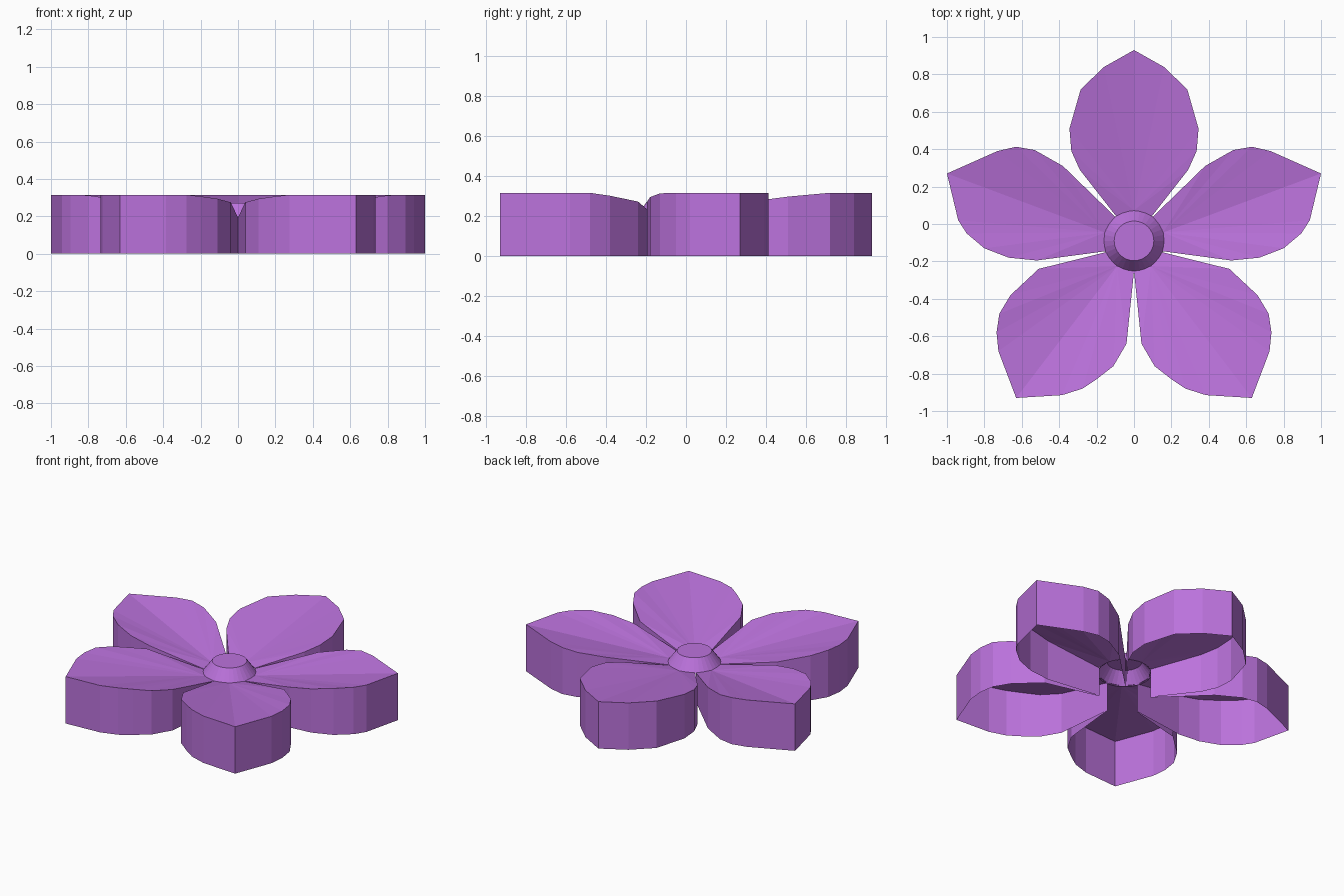
import bpy, bmesh, math

if "Cube" in bpy.data.objects:
    bpy.data.objects.remove(bpy.data.objects["Cube"])

CY = -0.09          # flower centre lies slightly toward the front
R_RING = 0.163      # where petals meet the central button

mat = bpy.data.materials.new("purple")
mat.diffuse_color = (0.50, 0.17, 0.72, 1)
mat.use_nodes = True
mat.node_tree.nodes["Principled BSDF"].inputs["Base Color"].default_value = mat.diffuse_color


def finish(bm, name):
    me = bpy.data.meshes.new(name)
    bm.to_mesh(me)
    bm.free()
    me.materials.append(mat)
    ob = bpy.data.objects.new(name, me)
    bpy.context.collection.objects.link(ob)
    return ob


def rim_height(x, y):
    """Petal rim rises with distance from the centre, then levels off."""
    r = math.hypot(x, y - CY)
    prof = [(R_RING, 0.195), (0.55, 0.275), (0.70, 0.297), (0.82, 0.315), (2, 0.315)]
    for (r0, z0), (r1, z1) in zip(prof, prof[1:]):
        if r <= r1:
            return z0 + (z1 - z0) * max(0, r - r0) / (r1 - r0)
    return 0.315


def ring_point(deg):
    a = math.radians(deg)
    return (R_RING * math.cos(a), CY + R_RING * math.sin(a))


def petal(name, start, end, rim, mirror=False):
    """Open-bottomed petal: outline wall plus a fanned, sloping top."""
    pts = [ring_point(start)] + rim + [ring_point(end)]
    n = 4
    arc = [ring_point(end + (start - end) * i / n) for i in range(1, n)]
    if mirror:
        pts = [(-x, y) for x, y in reversed(pts)]
        arc = [(-x, y) for x, y in reversed(arc)]
    bm = bmesh.new()
    top = [bm.verts.new((x, y, rim_height(x, y))) for x, y in pts]
    low = [bm.verts.new((x, y, 0)) for x, y in pts]
    base = [bm.verts.new((x, y, rim_height(x, y))) for x, y in arc]
    for i in range(len(pts) - 1):
        bm.faces.new((low[i], low[i + 1], top[i + 1], top[i]))
    # top fan radiating from the middle of the base arc
    loop = base[n // 2:] + top + base[:n // 2 - 1]
    hub = base[n // 2 - 1]
    for a, b in zip(loop, loop[1:]):
        bm.faces.new((hub, a, b))
    return finish(bm, name)


# Back petal (symmetric)
side = [(0.29, 0.29), (0.335, 0.39), (0.345, 0.51), (0.285, 0.72), (0.16, 0.84)]
petal("back_petal", 54, 126,
      side + [(0, 0.93)] + [(-x, y) for x, y in reversed(side)])

# Side petals and front petals, mirrored left and right
side_rim = [(0.52, -0.195), (0.67, -0.18), (0.80, -0.13), (0.895, -0.05),
            (0.94, 0.02), (1.0, 0.27), (0.73, 0.39), (0.63, 0.413),
            (0.53, 0.395), (0.38, 0.31)]
front_rim = [(0.04, -0.64), (0.11, -0.76), (0.20, -0.83), (0.275, -0.88),
             (0.385, -0.915), (0.63, -0.93), (0.725, -0.68), (0.735, -0.58),
             (0.72, -0.48), (0.66, -0.38), (0.51, -0.24)]
for m, tag in ((False, "right"), (True, "left")):
    petal(tag + "_petal", -20, 52, side_rim, m)
    petal("front_" + tag + "_petal", -90, -22, front_rim, m)

# Central button: tapered, capped on top, open below
bm = bmesh.new()
N = 32
rings = []
for r, z in ((0.165, 0.19), (0.106, 0.27)):
    rings.append([bm.verts.new((r * math.cos(2 * math.pi * i / N),
                                CY + r * math.sin(2 * math.pi * i / N), z))
                  for i in range(N)])
lo, hi = rings
for i in range(N):
    j = (i + 1) % N
    bm.faces.new((lo[i], lo[j], hi[j], hi[i]))
bm.faces.new(hi)
finish(bm, "centre_button")
